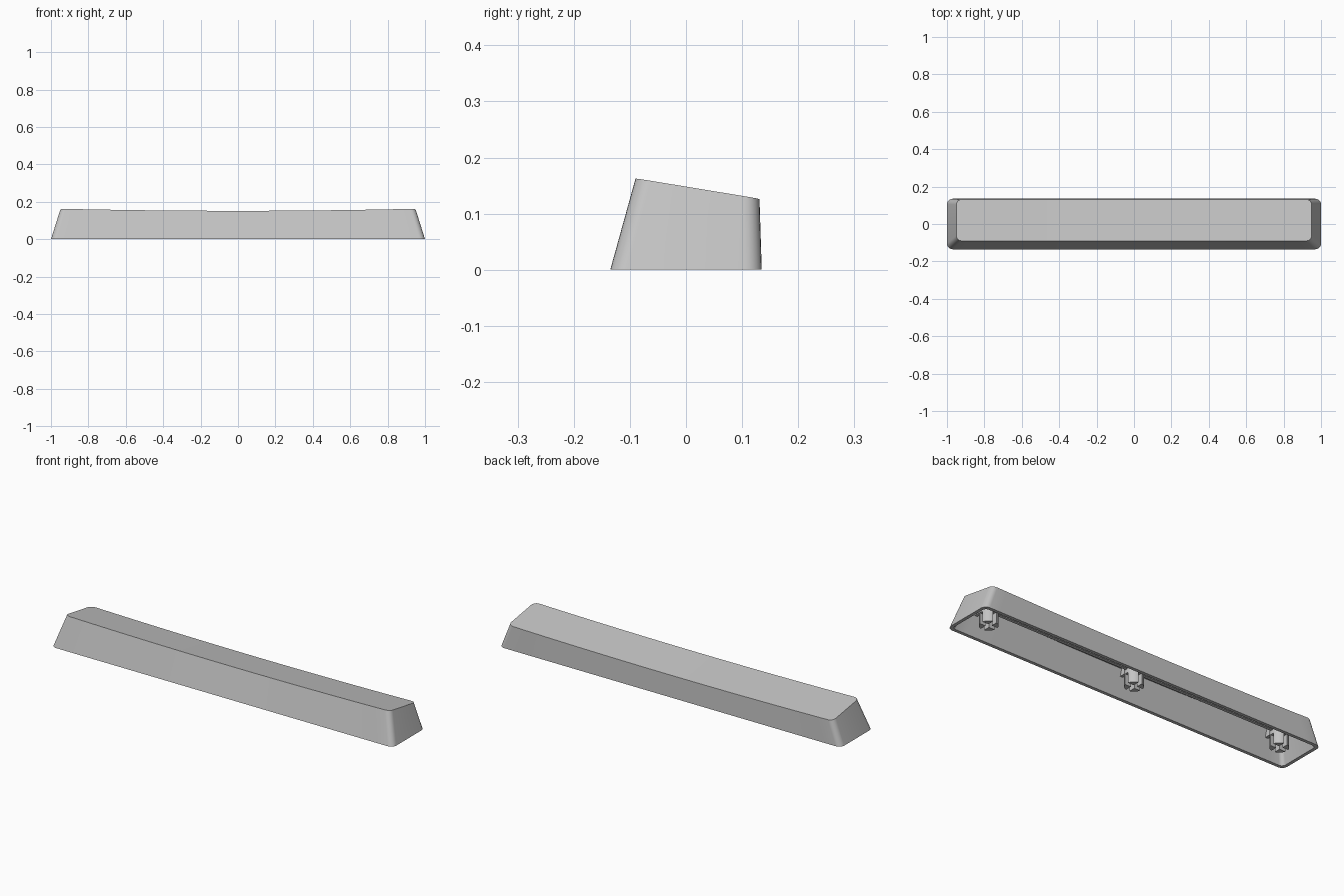
import bpy, bmesh, math

cube = bpy.data.objects.get("Cube")
if cube:
    bpy.data.objects.remove(cube, do_unlink=True)

grey = bpy.data.materials.new("light_grey_plastic")
grey.use_nodes = True
grey.diffuse_color = (0.55, 0.55, 0.55, 1)
grey.node_tree.nodes["Principled BSDF"].inputs["Base Color"].default_value = (0.55, 0.55, 0.55, 1)


def finish(name, bm, smooth=True):
    bmesh.ops.recalc_face_normals(bm, faces=bm.faces)
    mesh = bpy.data.meshes.new(name)
    bm.to_mesh(mesh)
    bm.free()
    mesh.materials.append(grey)
    obj = bpy.data.objects.new(name, mesh)
    bpy.context.collection.objects.link(obj)
    if smooth:
        bpy.ops.object.select_all(action='DESELECT')
        obj.select_set(True)
        bpy.context.view_layer.objects.active = obj
        bpy.ops.object.shade_smooth_by_angle(angle=math.radians(30))
    return obj


def top_height(x, y):
    # Tilted top with a shallow dish along its length
    slope = 0.163 - (y + 0.09) * 0.165
    return slope - 0.011 * (1 - min(1, abs(x) / 0.95) ** 2)


CORNER, SPAN = 6, 32


def section(bm, hx, front, back, r, height):
    """Rounded rectangle as columns of a front and a back vertex."""
    arc = [(hx - r + r * math.sin(a), r * (1 - math.cos(a)))
           for a in [math.pi / 2 * i / CORNER for i in range(1, CORNER + 1)]]
    straight = [((hx - r) * (2 * i / SPAN - 1), 0) for i in range(SPAN + 1)]
    cols = [(-x, d) for x, d in reversed(arc)] + straight + arc
    fronts = [bm.verts.new((x, front + d, height(x, front + d))) for x, d in cols]
    backs = [bm.verts.new((x, back - d, height(x, back - d))) for x, d in cols]
    return fronts, backs


def bridge(bm, a, b):
    ring_a, ring_b = a[0] + a[1][::-1], b[0] + b[1][::-1]
    for i in range(len(ring_a)):
        j = (i + 1) % len(ring_a)
        bm.faces.new((ring_a[i], ring_a[j], ring_b[j], ring_b[i]))


def cap(bm, s):
    for i in range(len(s[0]) - 1):
        bm.faces.new((s[0][i], s[0][i + 1], s[1][i + 1], s[1][i]))


# Hollow tapered shell
bm = bmesh.new()
outer_low = section(bm, 1.0, -0.135, 0.135, 0.03, lambda x, y: 0)
outer_top = section(bm, 0.95, -0.09, 0.131, 0.028, top_height)
inner_low = section(bm, 0.983, -0.118, 0.118, 0.02, lambda x, y: 0)
inner_top = section(bm, 0.938, -0.078, 0.114, 0.018, lambda x, y: top_height(x, y) - 0.02)
bridge(bm, outer_low, outer_top)
cap(bm, outer_top)
bridge(bm, outer_low, inner_low)
bridge(bm, inner_low, inner_top)
cap(bm, inner_top)
finish("key_shell", bm)


def prism(bm, outline, z0, z1):
    low = [bm.verts.new((x, y, z0)) for x, y in outline]
    high = [bm.verts.new((x, y, z1)) for x, y in outline]
    bm.faces.new(low)
    bm.faces.new(high)
    n = len(outline)
    for i in range(n):
        bm.faces.new((low[i], low[(i + 1) % n], high[(i + 1) % n], high[i]))


def box(bm, x0, x1, y0, y1, z0, z1):
    prism(bm, [(x0, y0), (x1, y0), (x1, y1), (x0, y1)], z0, z1)


# Round mounting stems with a cross slot, and ribs to the walls
R, GAP = 0.045, 0.01
edge = math.asin(GAP / R)
for name, cx in (("left", 0.865), ("middle", 0), ("right", -0.865)):
    bm = bmesh.new()
    for q in range(4):
        turn = q * math.pi / 2
        pts = [(GAP, GAP)]
        for i in range(9):
            a = edge + (math.pi / 2 - 2 * edge) * i / 8
            pts.append((R * math.cos(a), R * math.sin(a)))
        c, s = math.cos(turn), math.sin(turn)
        prism(bm, [(cx + x * c - y * s, x * s + y * c) for x, y in pts], 0.004, 0.06)
    ring = [math.tau * i / 32 for i in range(32)]
    prism(bm, [(cx + R * math.cos(a), R * math.sin(a)) for a in ring], 0.06, 0.125)
    finish(name + "_stem", bm)

    bm = bmesh.new()
    box(bm, cx - 0.008, cx + 0.008, -0.09, -0.035, 0.095, 0.14)
    box(bm, cx - 0.008, cx + 0.008, 0.035, 0.12, 0.095, 0.115)
    finish(name + "_stem_ribs", bm, False)

# Long stiffening rib under the top
bm = bmesh.new()
box(bm, -0.865, 0.865, -0.008, 0.008, 0.08, 0.125)
finish("long_rib", bm, False)
